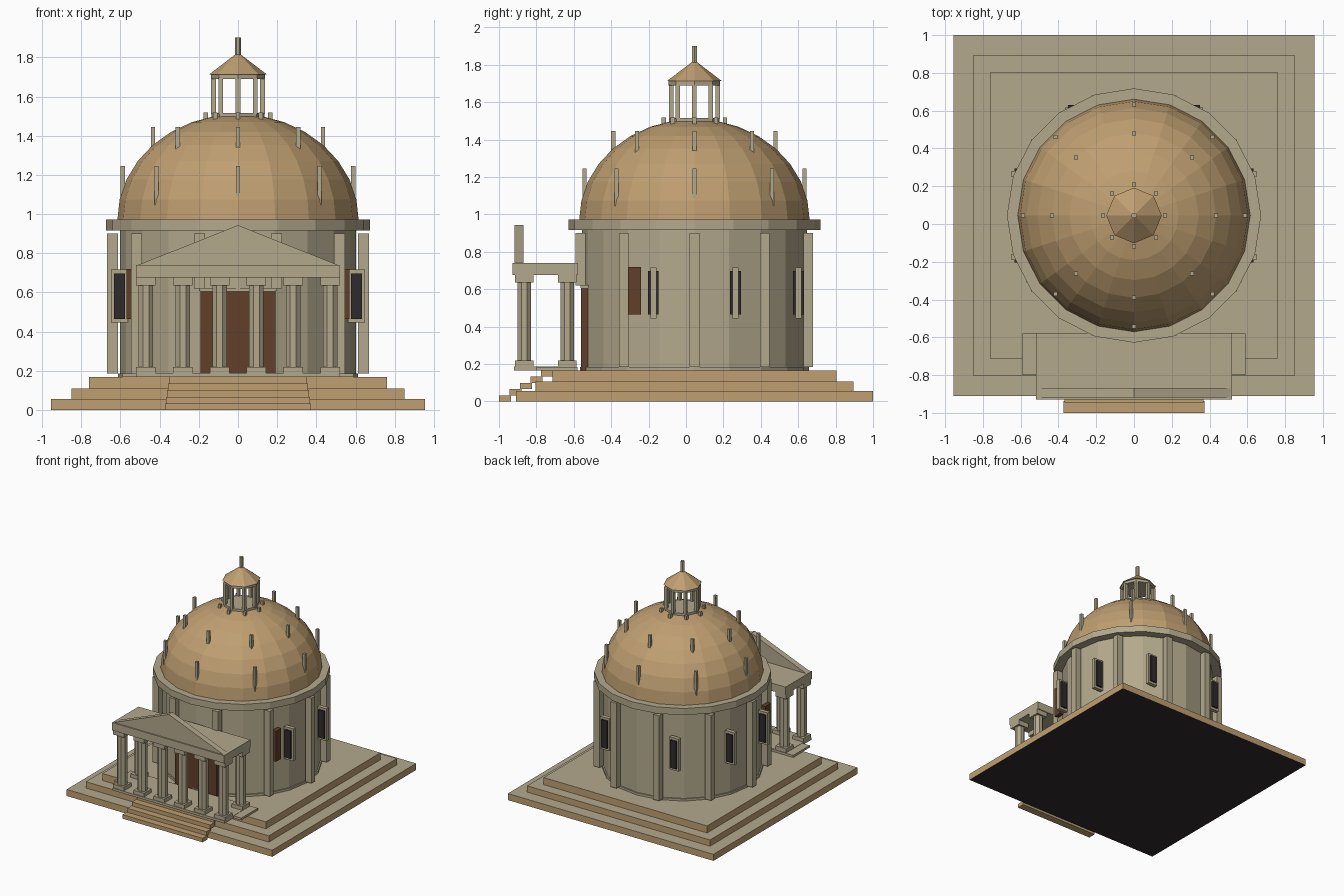
import bpy, bmesh
from math import sin, cos, pi, radians
from mathutils import Matrix, Vector

if "Cube" in bpy.data.objects:
    bpy.data.objects.remove(bpy.data.objects["Cube"], do_unlink=True)

CY = 0.045  # the rotunda's centre along y


def material(name, r, g, b):
    m = bpy.data.materials.new(name)
    m.use_nodes = True
    m.diffuse_color = (r, g, b, 1)
    bsdf = next(n for n in m.node_tree.nodes if n.type == 'BSDF_PRINCIPLED')
    bsdf.inputs["Base Color"].default_value = (r, g, b, 1)
    return m


STONE = material("pale stone", 0.45, 0.395, 0.265)
GOLD = material("golden sandstone", 0.52, 0.345, 0.165)
BROWN = material("brown wood", 0.12, 0.05, 0.025)
DARK = material("dark glass", 0.03, 0.024, 0.026)


def build(name, bm, *mats):
    bmesh.ops.recalc_face_normals(bm, faces=bm.faces)
    mesh = bpy.data.meshes.new(name)
    bm.to_mesh(mesh)
    bm.free()
    for m in mats:
        mesh.materials.append(m)
    obj = bpy.data.objects.new(name, mesh)
    bpy.context.collection.objects.link(obj)
    return obj


def add_box(bm, x, y, z0, z1, sx, sy):
    place = Matrix.Translation((x, y, (z0 + z1) / 2)) @ Matrix.Diagonal((sx, sy, z1 - z0, 1))
    bmesh.ops.create_cube(bm, size=1, matrix=place)


def add_lathe(bm, profile, sides, x=0, y=CY, turn=0):
    """Revolve (radius, z) points into a closed solid."""
    rings = []
    for r, z in profile:
        if r == 0:
            rings.append([bm.verts.new((x, y, z))] * sides)
        else:
            angles = [turn + 2 * pi * i / sides for i in range(sides)]
            rings.append([bm.verts.new((x + r * cos(a), y + r * sin(a), z)) for a in angles])
    for low, high in zip(rings, rings[1:]):
        for i in range(sides):
            j = (i + 1) % sides
            corners = list(dict.fromkeys((low[i], low[j], high[j], high[i])))
            bm.faces.new(corners)
    for ring in (rings[0], rings[-1]):
        if ring[0] is not ring[1]:
            bm.faces.new(ring)


def boxes(name, mat, specs):
    bm = bmesh.new()
    for s in specs:
        add_box(bm, *s)
    return build(name, bm, mat)


def lathe(name, mat, profile, sides):
    bm = bmesh.new()
    add_lathe(bm, profile, sides)
    return build(name, bm, mat)


def polar(r, degrees):
    a = radians(degrees)
    return r * cos(a), CY + r * sin(a)


# Stepped base: golden sides, stone treads, dark underside
for name, half, z0, z1 in (("base_lower", 0.955, 0, 0.055),
                           ("base_middle", 0.85, 0.055, 0.108),
                           ("base_upper", 0.76, 0.108, 0.167)):
    base = boxes(name, GOLD, [(0, CY, z0, z1, 2 * half, 2 * half)])
    base.data.materials.append(STONE)
    base.data.materials.append(DARK)
    for p in base.data.polygons:
        if p.normal.z > 0.5:
            p.material_index = 1
        elif p.normal.z < -0.5:
            p.material_index = 2

# Front stairs
RISE = 0.167 / 5
boxes("front_steps", GOLD,
      [(0, -0.968 + 0.056 * i, RISE * i, RISE * (i + 1), 0.745 - 0.01 * i, 0.064)
       for i in range(5)])

# Drum with cornice
lathe("drum_plinth", STONE, [(0.612, 0.16), (0.612, 0.185)], 20)
lathe("drum_wall", STONE, [(0.602, 0.165), (0.602, 0.93)], 20)
lathe("drum_cornice", STONE, [(0.673, 0.917), (0.673, 0.973)], 20)

# Pilasters round the drum; the two beside the door stop above it
boxes("drum_pilasters", STONE,
      [(*polar(0.64, a), 0.62 if a in (252, 288) else 0.185, 0.9, 0.056, 0.052)
       for a in range(0, 360, 36)])

# Windows, in pairs on either side
spots = [polar(0.643, a) for a in (-20, 20, 60, 120, 160, 200)]
boxes("window_frames", STONE, [(x, y, 0.445, 0.717, 0.086, 0.032) for x, y in spots])
boxes("window_panes", DARK, [(x, y, 0.465, 0.697, 0.056, 0.058) for x, y in spots])

# Doors
boxes("front_door", BROWN, [(0, -0.537, 0.167, 0.608, 0.385, 0.05)])
boxes("door_lintel", STONE, [(0, -0.537, 0.608, 0.622, 0.4, 0.052)])
boxes("side_panels", BROWN, [(s * 0.552, CY - 0.32, 0.465, 0.72, 0.035, 0.07) for s in (-1, 1)])

# Portico floor and columns
boxes("portico_floor", STONE, [(0, -0.755, 0.167, 0.187, 1.04, 0.33),
                               (0, -0.69, 0.167, 0.185, 1.18, 0.22)])
columns = [(-0.47 + 0.188 * i, -0.865) for i in range(6)] + [(-0.47, -0.635), (0.47, -0.635)]
bm = bmesh.new()
for x, y in columns:
    add_box(bm, x, y, 0.185, 0.218, 0.1, 0.1)
    add_lathe(bm, [(0.04, 0.215), (0.04, 0.64)], 8, x, y, pi / 8)
    add_box(bm, x, y, 0.635, 0.677, 0.1, 0.1)
build("portico_columns", bm, STONE)

# Entablature and upright gable
boxes("portico_entablature", STONE, [(0, -0.753, 0.675, 0.74, 1.04, 0.35)])
bm = bmesh.new()
face = bm.faces.new([bm.verts.new(p) for p in
                     ((-0.515, -0.918, 0.738), (0.515, -0.918, 0.738), (0, -0.918, 0.943))])
out = bmesh.ops.extrude_face_region(bm, geom=[face])
bmesh.ops.translate(bm, vec=Vector((0, 0.05, 0)),
                    verts=[v for v in out["geom"] if isinstance(v, bmesh.types.BMVert)])
build("portico_gable", bm, STONE)

# Dome
RINGS = 8
arc = [(0.616 * cos(pi / 2 * i / RINGS), 0.97 + 0.54 * sin(pi / 2 * i / RINGS))
       for i in range(RINGS)]
lathe("dome", GOLD, arc + [(0, 1.51)], 20)

# Small posts standing on the dome in three rings
for name, r, z0, z1 in (("dome_posts_lower", 0.588, 1.045, 1.245),
                        ("dome_posts_middle", 0.434, 1.26, 1.445),
                        ("dome_posts_upper", 0.164, 1.42, 1.518)):
    boxes(name, STONE, [(*polar(r, a), z0, z1, 0.022, 0.022) for a in range(0, 360, 45)])

# Lantern
lathe("lantern_floor", STONE, [(0.135, 1.495), (0.135, 1.517)], 8)
boxes("lantern_posts", STONE,
      [(*polar(0.125, a), 1.51, 1.695, 0.024, 0.024) for a in range(0, 360, 45)])
lathe("lantern_ring", STONE, [(0.138, 1.69), (0.138, 1.715)], 8)
lathe("lantern_roof", GOLD, [(0.147, 1.713), (0, 1.825)], 8)
lathe("finial", STONE, [(0.016, 1.805), (0.016, 1.9)], 6)
